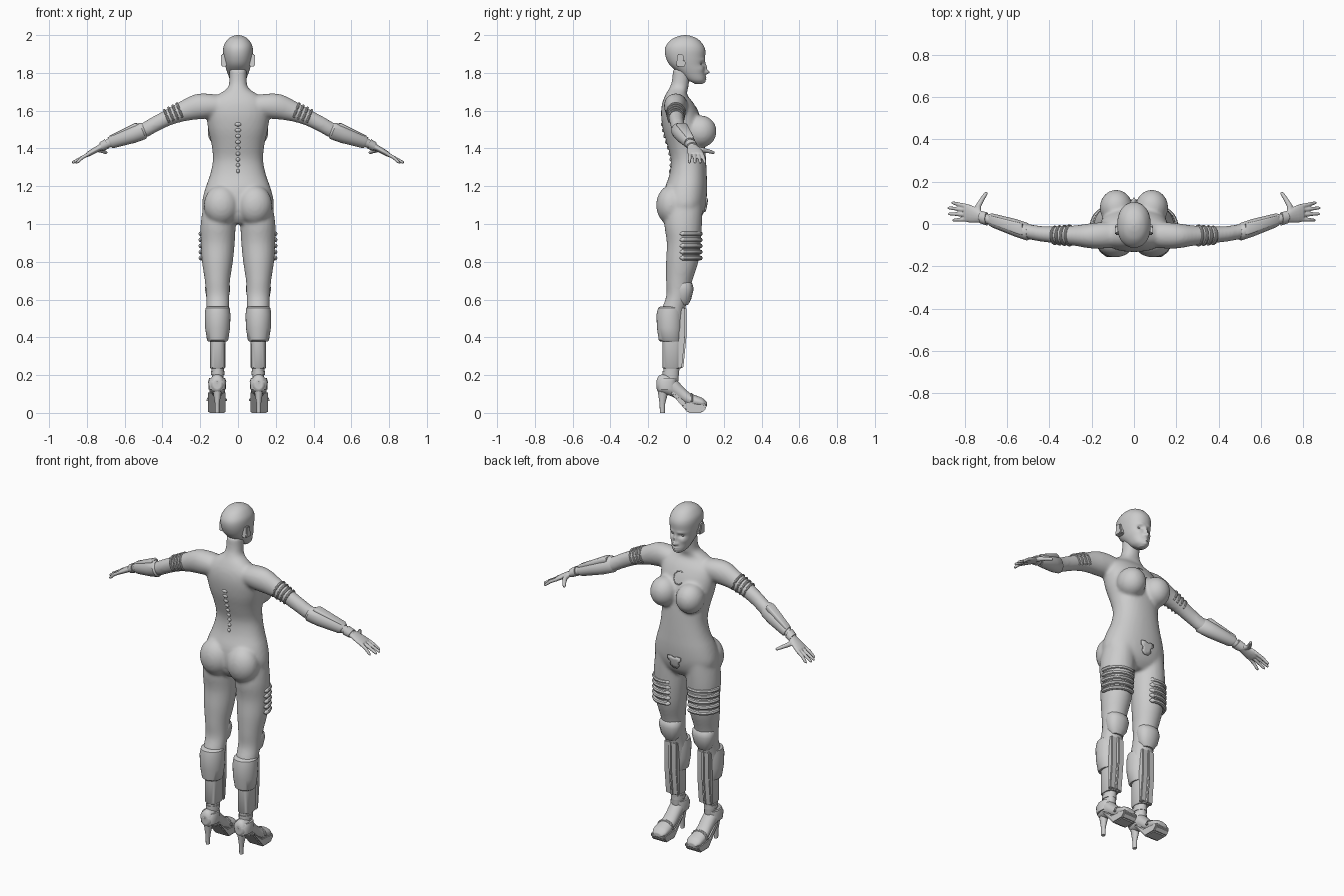
import bpy, bmesh, math
from mathutils import Vector, Matrix

cube = bpy.data.objects.get("Cube")
if cube:
    bpy.data.objects.remove(cube)

grey = bpy.data.materials.new("light grey")
grey.use_nodes = True
grey.diffuse_color = (0.6, 0.6, 0.6, 1)
grey.node_tree.nodes["Principled BSDF"].inputs["Base Color"].default_value = (0.6, 0.6, 0.6, 1)

X, Y, Z = Vector((1, 0, 0)), Vector((0, 1, 0)), Vector((0, 0, 1))
ARM_UP = Vector((0.37, 0, 0.93))
ARM_DIR = Vector((0.93, 0, -0.37))


def finish(name, bm, angle=40):
    bmesh.ops.recalc_face_normals(bm, faces=bm.faces)
    mesh = bpy.data.meshes.new(name)
    bm.to_mesh(mesh)
    bm.free()
    mesh.materials.append(grey)
    mesh.shade_smooth()
    mesh.set_sharp_from_angle(angle=math.radians(angle))
    obj = bpy.data.objects.new(name, mesh)
    bpy.context.collection.objects.link(obj)
    return obj


def blend(rows, steps):
    """Catmull-Rom rows between the given ones."""
    out = []
    for i in range(len(rows) - 1):
        quad = [rows[max(i - 1, 0)], rows[i], rows[i + 1], rows[min(i + 2, len(rows) - 1)]]
        for k in range(steps):
            t = k / steps
            out.append([0.5 * (2 * b + (c - a) * t + (2 * a - 5 * b + 4 * c - d) * t * t
                               + (3 * b - a - 3 * c + d) * t ** 3) for a, b, c, d in zip(*quad)])
    return out + [rows[-1]]


def loft(bm, rows, u=X, v=Y, n=24, steps=1, power=1.0):
    """Rows are x, y, z, half size along u, half size along v."""
    rings = []
    for x, y, z, a, b in blend(rows, steps):
        ring = []
        for k in range(n):
            c, s = math.cos(math.tau * k / n), math.sin(math.tau * k / n)
            c, s = math.copysign(abs(c) ** power, c), math.copysign(abs(s) ** power, s)
            ring.append(bm.verts.new(Vector((x, y, z)) + u * (a * c) + v * (b * s)))
        rings.append(ring)
    for p, q in zip(rings, rings[1:]):
        for k in range(n):
            bm.faces.new((p[k], p[k - 1], q[k - 1], q[k]))
    bm.faces.new(rings[0])
    bm.faces.new(rings[-1])


def ball(bm, centre, size):
    bmesh.ops.create_uvsphere(bm, u_segments=24, v_segments=16, radius=1,
                              matrix=Matrix.LocRotScale(Vector(centre), None, Vector(size)))


def tube(bm, pts, r, n=8):
    """Round bar through the points."""
    pts = [Vector(p) for p in pts]
    rings = []
    for i, p in enumerate(pts):
        t = (pts[min(i + 1, len(pts) - 1)] - pts[max(i - 1, 0)]).normalized()
        u = t.cross(ARM_DIR if abs(t.z) > 0.9 else Z).normalized()
        w = t.cross(u)
        rad = r[i] if isinstance(r, (list, tuple)) else r
        rings.append([bm.verts.new(p + rad * (u * math.cos(math.tau * k / n) + w * math.sin(math.tau * k / n)))
                      for k in range(n)])
    for p, q in zip(rings, rings[1:]):
        for k in range(n):
            bm.faces.new((p[k], p[k - 1], q[k - 1], q[k]))
    bm.faces.new(rings[0])
    bm.faces.new(rings[-1])


def prism(bm, profile, x0, x1, bevel=0.004):
    """Side outline in y, z pulled across x."""
    sub = bmesh.new()
    face = sub.faces.new([sub.verts.new((x0, y, z)) for y, z in profile])
    new = bmesh.ops.extrude_face_region(sub, geom=[face])["geom"]
    bmesh.ops.translate(sub, vec=X * (x1 - x0), verts=[g for g in new if isinstance(g, bmesh.types.BMVert)])
    bmesh.ops.bevel(sub, geom=sub.edges[:], offset=bevel, segments=2, affect='EDGES')
    temp = bpy.data.meshes.new("temp")
    sub.to_mesh(temp)
    sub.free()
    bm.from_mesh(temp)
    bpy.data.meshes.remove(temp)


def both(name, build, voxel=0):
    for side, s in (("left", 1), ("right", -1)):
        bm = bmesh.new()
        build(bm)
        bmesh.ops.scale(bm, vec=(s, 1, 1), verts=bm.verts)
        obj = finish(f"{side}_{name}", bm)
        if voxel:
            fuse(obj, voxel, 3)


def fuse(obj, voxel, smooth):
    m = obj.modifiers.new("fuse", 'REMESH')
    m.mode, m.voxel_size, m.use_smooth_shade = 'VOXEL', voxel, True
    m = obj.modifiers.new("soften", 'SMOOTH')
    m.factor, m.iterations = 0.5, smooth


# Body: torso, neck, limbs, bust and hips fused into one skin
def limbs(bm):
    loft(bm, [(.095, -.01, 1.12, .085, .10), (.105, -.015, 1.0, .093, .10), (.107, -.012, .9, .09, .09),
              (.109, -.02, .8, .082, .086), (.109, -.036, .7, .067, .07), (.107, -.045, .62, .062, .06),
              (.107, -.068, .54, .06, .062), (.107, -.075, .45, .056, .062), (.107, -.073, .36, .04, .05),
              (.107, -.077, .24, .034, .044), (.108, -.08, .15, .03, .04)], steps=4)
    loft(bm, [(.02, -.05, 1.62, .05, .055), (.12, -.052, 1.628, .062, .066), (.2, -.056, 1.622, .06, .07),
              (.28, -.055, 1.6, .048, .056), (.36, -.052, 1.568, .041, .044), (.44, -.046, 1.528, .037, .041),
              (.5, -.035, 1.495, .036, .04), (.58, -.012, 1.465, .035, .037), (.68, .02, 1.43, .026, .026),
              (.74, .035, 1.40, .024, .019)], u=Y, v=ARM_UP, steps=4)
    ball(bm, (.084, .078, 1.49), (.078, .084, .085))
    ball(bm, (.088, -.078, 1.1), (.093, .08, .105))


bm = bmesh.new()
limbs(bm)
bmesh.ops.scale(bm, vec=(-1, 1, 1), verts=bm.verts)
limbs(bm)
torso = [(1.0, .09, -.08, .05), (1.04, .16, -.11, .085), (1.1, .19, -.12, .105), (1.18, .176, -.115, .112),
         (1.26, .148, -.088, .11), (1.34, .133, -.08, .106), (1.42, .14, -.1, .1), (1.5, .158, -.122, .09),
         (1.58, .166, -.132, .07), (1.64, .155, -.126, .04), (1.685, .105, -.108, .005),
         (1.72, .055, -.088, .012), (1.76, .046, -.074, .018), (1.82, .046, -.07, .025)]
loft(bm, [(0, (b + f) / 2, z, w, (f - b) / 2) for z, w, b, f in torso], n=36, steps=3, power=.9)
bmesh.ops.recalc_face_normals(bm, faces=bm.faces)
body = finish("body", bm)
fuse(body, 0.009, 8)
bpy.context.view_layer.update()
skin_body = body.evaluated_get(bpy.context.evaluated_depsgraph_get())


def skin(x, z, side=1):
    hit, p, _, _ = skin_body.ray_cast(Vector((x, side, z)), Vector((0, -side, 0)))
    return p if hit else Vector((x, 0.1 * side, z))


# Head with sculpted face
bm = bmesh.new()
skull = [(1.742, .018, .045, .085), (1.762, .04, .005, .1), (1.80, .056, -.04, .1), (1.84, .068, -.085, .099),
         (1.88, .076, -.106, .101), (1.92, .079, -.112, .102), (1.95, .073, -.102, .09),
         (1.978, .054, -.075, .064), (1.994, .03, -.04, .03), (2.0, .006, -.01, .002)]
loft(bm, [(0, (b + f) / 2, z, w, (f - b) / 2) for z, w, b, f in skull], n=96, steps=8, power=.92)
features = [(0, 1.803, .011, .011, .022), (0, 1.828, .008, .022, .012), (.03, 1.848, .015, .010, -.013),
            (.03, 1.869, .02, .008, .004), (0, 1.777, .016, .004, .009), (0, 1.767, .014, .004, .008),
            (0, 1.772, .02, .002, -.004), (0, 1.752, .016, .008, .008), (.045, 1.82, .015, .015, .005),
            (.013, 1.801, .006, .006, .006)]
for vert in bm.verts:
    if vert.co.y > .02:
        x, z = abs(vert.co.x), vert.co.z
        vert.co.y += sum(d * math.exp(-((x - fx) / sx) ** 2 - ((z - fz) / sz) ** 2)
                         for fx, fz, sx, sz, d in features)
finish("head", bm, 80)
both("eye", lambda bm: ball(bm, (.03, .071, 1.848), (.013, .011, .007)))
both("ear_cover", lambda bm: prism(bm, [(-.052, 1.835), (-.005, 1.835), (-.002, 1.86), (-.012, 1.865),
                                        (-.012, 1.895), (-.045, 1.9)], .06, .09))


# Hands
def hand(bm):
    loft(bm, [(.71, .03, 1.415, .024, .018), (.74, .04, 1.4, .034, .016), (.775, .049, 1.38, .043, .015),
              (.8, .053, 1.366, .042, .012)], u=Y, v=ARM_UP, n=16, steps=2)
    for y0, y1, tip in ((.084, .1, .862), (.064, .076, .88), (.044, .048, .878), (.022, .018, .858)):
        tube(bm, [(.785, y0, 1.373), (.825, (y0 + y1) / 2, 1.352), (tip - .008, y1, 1.327), (tip, y1, 1.322)],
             (.0105, .0098, .008, .004))
    tube(bm, [(.735, .05, 1.4), (.735, .085, 1.392), (.715, .12, 1.385), (.698, .145, 1.378), (.695, .15, 1.376)],
         (.014, .014, .011, .009, .005))


both("hand", hand, 0.004)


# Forearm guard, wrist cuff and raised plate
def guard(bm):
    loft(bm, [(.495, -.038, 1.498, .034, .04), (.505, -.036, 1.493, .042, .046), (.56, -.018, 1.471, .042, .044),
              (.67, .017, 1.433, .033, .033), (.68, .02, 1.43, .028, .028)], u=Y, v=ARM_UP, n=20)
    loft(bm, [(.695, .024, 1.424, .031, .027), (.725, .033, 1.409, .03, .024)], u=Y, v=ARM_UP, n=20)


both("forearm_guard", guard)
both("forearm_plate", lambda bm: loft(bm, [(.525, -.026, 1.522, .026, .012), (.54, -.022, 1.519, .028, .016),
                                           (.675, .02, 1.456, .02, .012), (.685, .022, 1.448, .016, .008)],
                                      u=Y, v=ARM_UP, n=16, power=.4))


# Ribbed bands on upper arms and thighs
def arm_bands(bm):
    for i in range(4):
        c = Vector((.305 + i * .023, -.054, 1.591 - i * .0095))
        r = .051 - i * .0022
        tube(bm, [c + Y * (r * .9 * math.cos(a)) + ARM_UP * (r * math.sin(a))
                  for a in (math.radians(-35 + 10 * k) for k in range(26))], .0065)


def thigh_bands(bm):
    for i in range(5):
        pts = [(.108 + .089 * math.cos(a), -.014 + .09 * math.sin(a), .948 - .032 * i)
               for a in (math.radians(-12 + 8 * k) for k in range(18))]
        tube(bm, pts, [.004] + [.0125] * 16 + [.004])


both("arm_bands", arm_bands)
both("thigh_bands", thigh_bands)


# Leg armour
def knee_pad(bm):
    loft(bm, [(.108, -.02, .57, .035, .03), (.108, -.018, .6, .057, .045), (.108, -.014, .655, .067, .055),
              (.108, -.016, .685, .063, .05), (.108, -.02, .7, .05, .035)], n=12, power=.85)


def calf_guard(bm):
    loft(bm, [(.108, -.08, .378, .05, .055), (.108, -.084, .385, .056, .06), (.108, -.086, .45, .066, .068),
              (.108, -.086, .52, .068, .07), (.108, -.082, .555, .064, .066), (.108, -.08, .562, .056, .058)], n=28)
    loft(bm, [(.108, -.074, .235, .036, .046), (.108, -.074, .24, .04, .05), (.108, -.074, .39, .04, .05)],
         n=20, power=.75)


def shin_plates(bm):
    outline = [(-.04, .235), (-.022, .24), (-.006, .4), (-.006, .555), (-.04, .56)]
    for x in (.085, .131):
        prism(bm, outline, x - .018, x + .018)
    prism(bm, [(y + .008, z) for y, z in outline], .1025, .1135, .002)


both("knee_pad", knee_pad)
both("calf_guard", calf_guard)
both("shin_plates", shin_plates)


# Platform shoes
def shoe(bm):
    loft(bm, [(.11, -.155, .15, .022, .028), (.11, -.14, .153, .036, .047), (.11, -.1, .15, .042, .055),
              (.11, -.06, .132, .041, .052), (.11, -.02, .098, .041, .046), (.112, .02, .07, .044, .036),
              (.112, .06, .06, .047, .03), (.112, .09, .053, .044, .024), (.112, .11, .045, .028, .012)],
         u=X, v=Z, steps=3)


def sole(bm):
    prism(bm, [(.01, 0), (.085, 0), (.108, .025), (.108, .045), (.06, .05), (.0, .055), (-.07, .115),
               (-.085, .11), (-.02, .035)], .066, .158, .006)
    loft(bm, [(.11, -.125, 0, .011, .013), (.11, -.125, .05, .012, .015), (.11, -.12, .13, .026, .032)], n=12)


def strap(bm):
    loft(bm, [(.11, -.1, .125, .045, .052), (.11, -.103, .165, .048, .054), (.11, -.095, .185, .042, .048)],
         n=16, power=.8)
    loft(bm, [(.108, -.08, .2, .036, .044), (.108, -.08, .222, .036, .044)], n=20)
    tube(bm, [(.112 + .048 * math.cos(a), .03, .062 + .036 * math.sin(a))
              for a in (math.pi * k / 10 for k in range(11))], .007)


both("shoe", shoe, 0.005)
both("shoe_sole", sole)
both("shoe_strap", strap)

# Spine studs down the back
bm = bmesh.new()
for i in range(9):
    z = 1.28 + .031 * i
    ball(bm, skin(0, z, -1) + Y * .002, (.009 + .001 * i, .009, .011))
finish("spine_studs", bm)


# Plates that follow the skin
def skin_plate(name, outline, centre):
    bm = bmesh.new()
    hub = bm.verts.new(skin(*centre) + Y * .004)
    rings = [[bm.verts.new(skin(centre[0] + x * f, centre[1] + z * f) + Y * .004) for x, z in outline]
             for f in (.5, 1)]
    for k in range(len(outline)):
        bm.faces.new((hub, rings[0][k - 1], rings[0][k]))
        bm.faces.new((rings[0][k - 1], rings[1][k - 1], rings[1][k], rings[0][k]))
    obj = finish(name, bm)
    m = obj.modifiers.new("thickness", 'SOLIDIFY')
    m.thickness, m.offset = .008, 0


half = [(0, .03), (.018, .036), (.042, .034), (.04, .012), (.026, .004), (.028, -.02), (.014, -.036)]
skin_plate("pelvis_plate", half + [(-x, z) for x, z in half[:0:-1]], (0, 1.1))
bm = bmesh.new()
tube(bm, [skin(.032 * math.cos(a), 1.585 + .034 * math.sin(a))
          for a in (math.radians(120 - 12 * k) for k in range(23))], .003, 6)
finish("chest_ring", bm)
